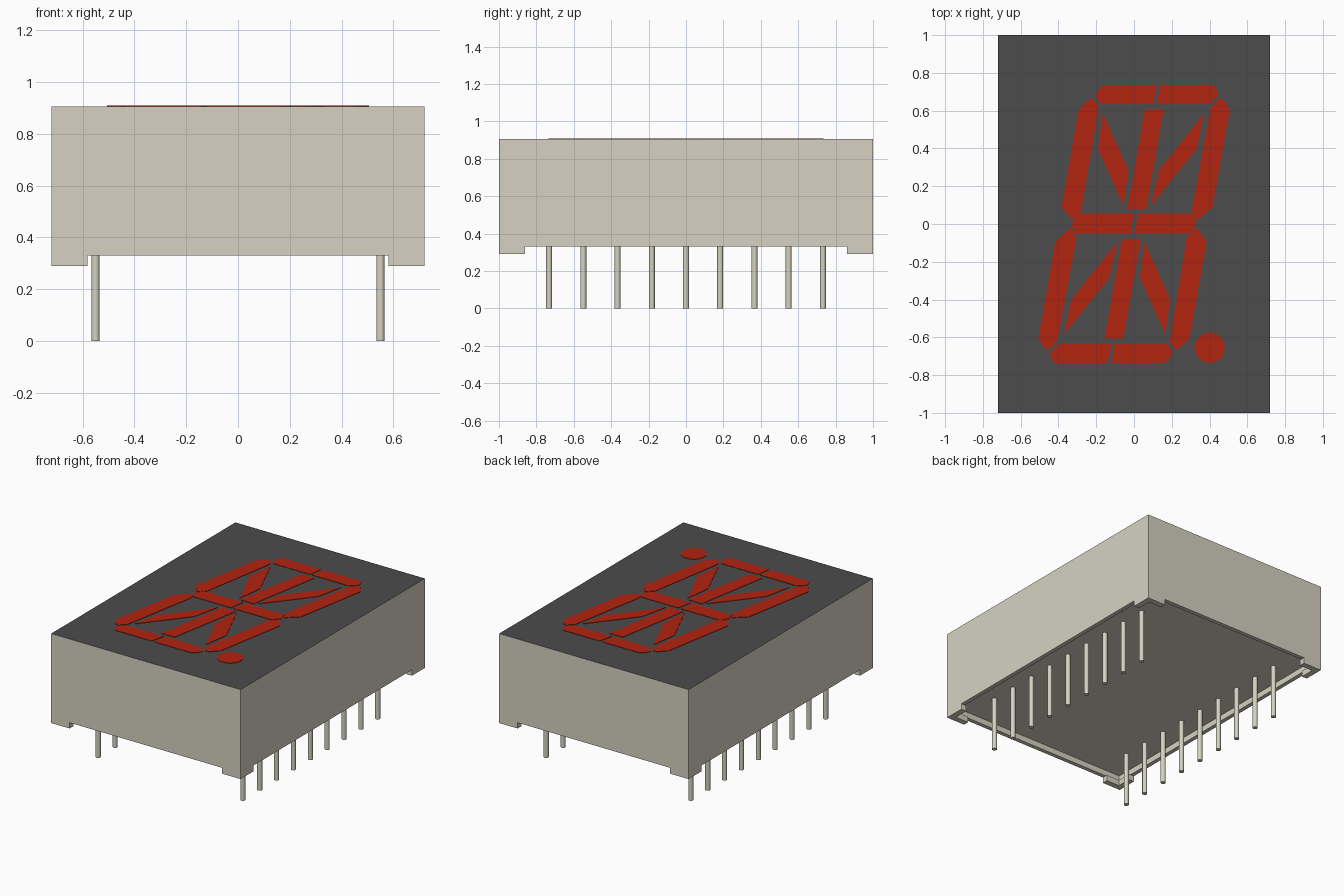
import bpy, bmesh, math

cube = bpy.data.objects.get("Cube")
if cube:
    bpy.data.objects.remove(cube, do_unlink=True)

HX, HY = 0.72, 1.0                        # half width and half length of the case
FOOT_Z, RIM_Z, FLOOR_Z, TOP_Z = 0.29, 0.33, 0.37, 0.905
RIM, FOOT = 0.04, 0.14                    # rim thickness, foot length
SLANT = 0.176                             # lean of the digit


def material(name, rgb):
    m = bpy.data.materials.new(name)
    m.use_nodes = True
    m.diffuse_color = (*rgb, 1)
    m.node_tree.nodes["Principled BSDF"].inputs["Base Color"].default_value = (*rgb, 1)
    return m


cream = material("cream plastic", (0.67, 0.65, 0.54))
charcoal = material("charcoal face", (0.072, 0.072, 0.072))
red = material("red segment", (0.45, 0.017, 0.005))


def make_object(name, bm, *mats):
    bmesh.ops.recalc_face_normals(bm, faces=bm.faces)
    mesh = bpy.data.meshes.new(name)
    bm.to_mesh(mesh)
    bm.free()
    for m in mats:
        mesh.materials.append(m)
    ob = bpy.data.objects.new(name, mesh)
    bpy.context.collection.objects.link(ob)
    return ob


def prism(name, outline, z0, z1, mat):
    """Extrude a flat outline from z0 up to z1."""
    bm = bmesh.new()
    face = bm.faces.new([bm.verts.new((x, y, z0)) for x, y in outline])
    top = bmesh.ops.extrude_face_region(bm, geom=[face])["geom"]
    bmesh.ops.translate(bm, vec=(0, 0, z1 - z0),
                        verts=[v for v in top if isinstance(v, bmesh.types.BMVert)])
    return make_object(name, bm, mat)


# Case: a box with a dark top and a shallow recess underneath
bm = bmesh.new()
bmesh.ops.create_cube(bm, size=1)
bmesh.ops.scale(bm, vec=(2 * HX, 2 * HY, TOP_Z - RIM_Z), verts=bm.verts)
bmesh.ops.translate(bm, vec=(0, 0, (TOP_Z + RIM_Z) / 2), verts=bm.verts)
bm.normal_update()
for f in bm.faces:
    f.material_index = 1 if f.normal.z > 0.5 else 0
bottom = min(bm.faces, key=lambda f: f.calc_center_median().z)
bmesh.ops.inset_region(bm, faces=[bottom], thickness=RIM)
floor = bmesh.ops.extrude_face_region(bm, geom=[bottom])["geom"]
bmesh.ops.translate(bm, vec=(0, 0, FLOOR_Z - RIM_Z),
                    verts=[v for v in floor if isinstance(v, bmesh.types.BMVert)])
if bottom.is_valid:
    bmesh.ops.delete(bm, geom=[bottom], context='FACES_ONLY')
make_object("case", bm, cream, charcoal)

# L-shaped feet at the four corners
foot = [(HX, HY), (HX - FOOT, HY), (HX - FOOT, HY - RIM),
        (HX - RIM, HY - RIM), (HX - RIM, HY - FOOT), (HX, HY - FOOT)]
for sx, side in ((1, "left"), (-1, "right")):
    for sy, end in ((1, "back"), (-1, "front")):
        prism(f"foot_{end}_{side}", [(sx * x, sy * y) for x, y in foot],
              FOOT_Z, RIM_Z, cream)

# Two rows of nine round pins
for sx, side in ((1, "left"), (-1, "right")):
    for i in range(9):
        bm = bmesh.new()
        bmesh.ops.create_cone(bm, cap_ends=True, segments=16, radius1=0.016,
                              radius2=0.016, depth=FLOOR_Z)
        bmesh.ops.translate(bm, vec=(sx * 0.55, (i - 4) * 0.183, FLOOR_Z / 2),
                            verts=bm.verts)
        pin = make_object(f"pin_{side}_{i + 1}", bm, cream)
        for p in pin.data.polygons:
            p.use_smooth = abs(p.normal.z) < 0.5
        for e in pin.data.edges:          # keep the pin ends crisp
            za, zb = (pin.data.vertices[v].co.z for v in e.vertices)
            e.use_edge_sharp = abs(za - zb) < 1e-4

# Digit segments, drawn upright for the upper left quarter, then slanted
PLATE = (TOP_Z, TOP_Z + 0.003)
segments = {
    "end_bar": [(-0.29, 0.735), (-0.011, 0.735), (-0.008, 0.635),
                (-0.287, 0.635), (-0.324, 0.68), (-0.315, 0.71)],
    "side_bar": [(-0.36, 0.655), (-0.335, 0.665), (-0.297, 0.62), (-0.292, 0.07),
                 (-0.332, 0.02), (-0.40, 0.09), (-0.40, 0.605)],
    "diagonal": [(-0.268, 0.585), (-0.081, 0.285), (-0.072, 0.095), (-0.262, 0.40)],
}
middle = [(-0.305, 0.055), (-0.012, 0.055), (-0.008, -0.05), (-0.305, -0.05), (-0.33, 0)]
upright = [(-0.05, 0.605), (0.05, 0.605), (0.05, 0.08), (-0.05, 0.08)]


def segment(name, outline, sx=1, sy=1):
    pts = [(sx * x + SLANT * sy * y, sy * y) for x, y in outline]
    prism(name, pts, *PLATE, red)


for sx, side in ((1, "right"), (-1, "left")):
    segment(f"middle_bar_{side}", middle, sx)
    for sy, half in ((1, "upper"), (-1, "lower")):
        for part, outline in segments.items():
            segment(f"{part}_{half}_{side}", outline, sx, sy)
for sy, half in ((1, "upper"), (-1, "lower")):
    segment(f"centre_bar_{half}", upright, 1, sy)

# Round decimal point
dot = [(0.40 + 0.08 * math.cos(a * math.tau / 32), -0.655 + 0.08 * math.sin(a * math.tau / 32))
       for a in range(32)]
prism("decimal_point", dot, *PLATE, red)
